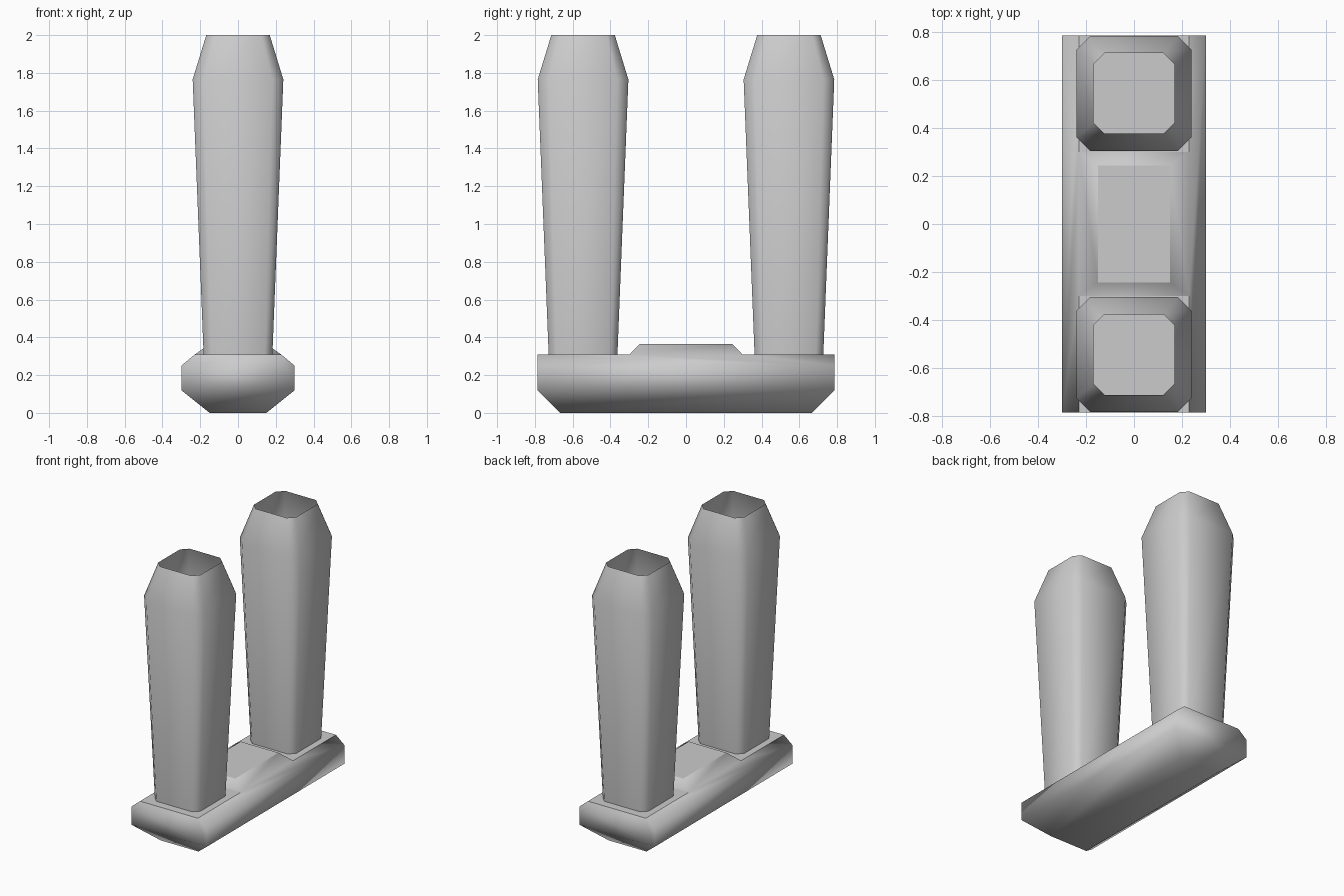
import bpy, bmesh

if "Cube" in bpy.data.objects:
    bpy.data.objects.remove(bpy.data.objects["Cube"])


def finish(bm, name):
    bmesh.ops.recalc_face_normals(bm, faces=bm.faces[:])
    for f in bm.faces:
        f.smooth = True
    mesh = bpy.data.meshes.new(name)
    bm.to_mesh(mesh)
    bm.free()
    obj = bpy.data.objects.new(name, mesh)
    bpy.context.collection.objects.link(obj)
    return obj


def ring(bm, points, z):
    return [bm.verts.new((x, y, z)) for x, y in points]


def rect(hx, hy):
    return [(-hx, -hy), (hx, -hy), (hx, hy), (-hx, hy)]


def bridge(bm, a, b):
    n = len(a)
    for i in range(n):
        j = (i + 1) % n
        bm.faces.new((a[i], a[j], b[j], b[i]))


def make_base():
    bm = bmesh.new()
    # hull-like lower body
    bottom = ring(bm, rect(0.15, 0.665), 0)
    low = ring(bm, rect(0.30, 0.787), 0.12)
    high = ring(bm, rect(0.30, 0.787), 0.25)
    bm.faces.new(bottom)
    bridge(bm, bottom, low)
    # upper deck, split where the raised middle begins
    outer = ring(bm, rect(0.23, 0.787), 0.308)
    inner = ring(bm, rect(0.23, 0.30), 0.308)
    crown = ring(bm, rect(0.15, 0.245), 0.365)
    bridge(bm, inner, crown)
    for a, b in ((1, 2), (3, 0)):
        # long sides
        bm.faces.new((low[a], low[b], high[b], high[a]))
        bm.faces.new((high[a], high[b], outer[b], inner[b], inner[a], outer[a]))
    sharp_faces = [bm.faces.new(crown)]
    for a, b in ((0, 1), (2, 3)):
        # flat ends and tower pads
        bm.faces.new((low[a], low[b], high[b], outer[b], outer[a], high[a]))
        sharp_faces.append(bm.faces.new((outer[a], outer[b], inner[b], inner[a])))
    for f in sharp_faces:
        for e in f.edges:
            e.smooth = False
    return finish(bm, "base")


def make_tower(name, cy):
    # open-topped tapered tube with chamfered corners: (z, half width, chamfer)
    bm = bmesh.new()
    prev = None
    for z, h, c in ((0.308, 0.182, 0.04), (1.765, 0.24, 0.058), (2.0, 0.168, 0.045)):
        k = h - c
        pts = [(-k, -h), (k, -h), (h, -k), (h, k), (k, h), (-k, h), (-h, k), (-h, -k)]
        cur = ring(bm, [(x, y + cy) for x, y in pts], z)
        if prev:
            bridge(bm, prev, cur)
        prev = cur
    return finish(bm, name)


make_base()
make_tower("front_tower", -0.545)
make_tower("back_tower", 0.545)
